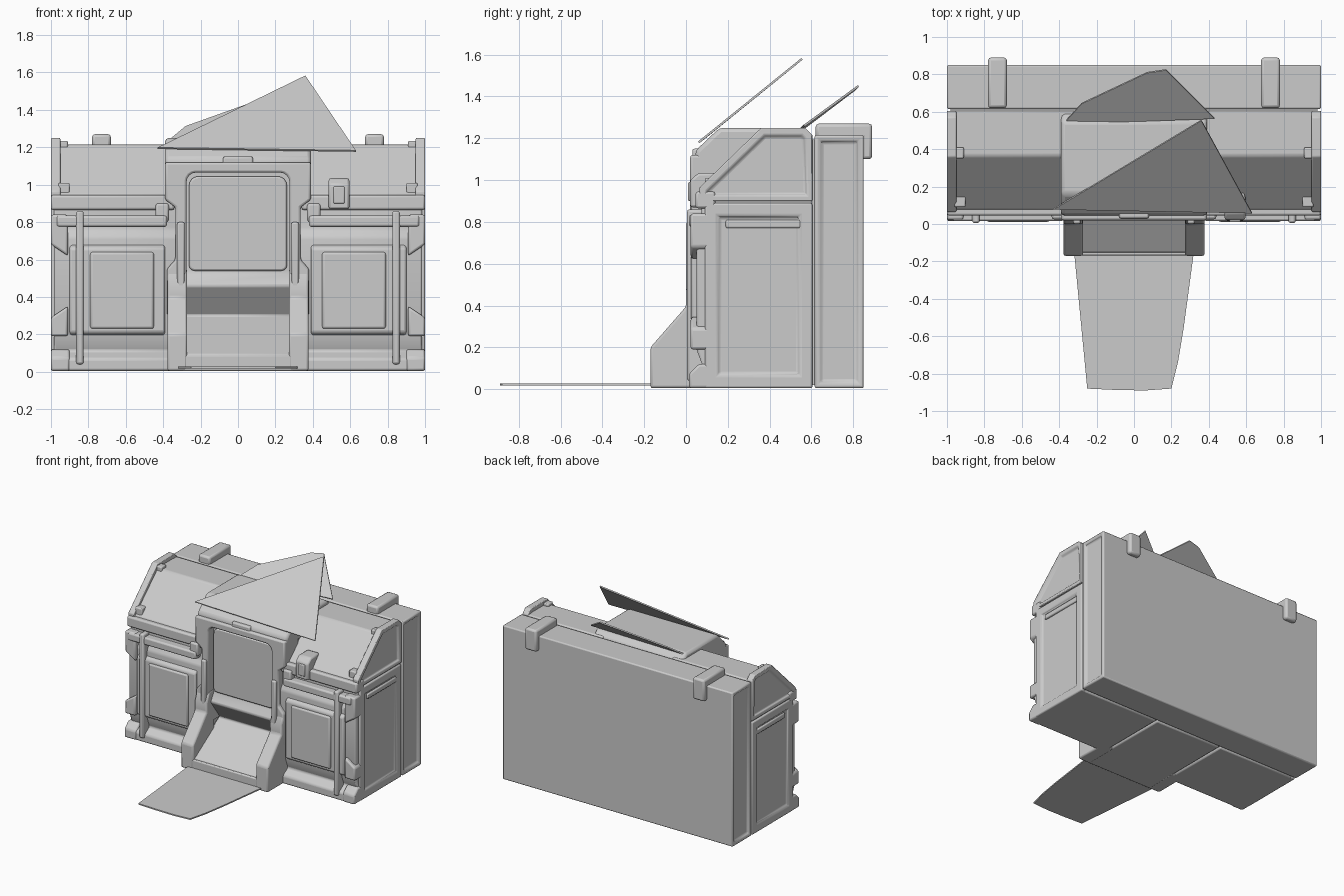
import bpy, bmesh, math

if "Cube" in bpy.data.objects:
    bpy.data.objects.remove(bpy.data.objects["Cube"])


def finish(obj, bevel=0.012, mirror=False, seg=2):
    if bevel:
        m = obj.modifiers.new("Bevel", 'BEVEL')
        m.width, m.segments, m.limit_method = bevel, seg, 'ANGLE'
        m.angle_limit = math.radians(28)
    if mirror:
        obj.modifiers.new("Mirror", 'MIRROR').use_mirror_merge = False
    bpy.ops.object.select_all(action='DESELECT')
    obj.select_set(True)
    bpy.context.view_layer.objects.active = obj
    bpy.ops.object.shade_smooth_by_angle(angle=math.radians(35))
    return obj


def prism(name, pts, a, b, axis='x', inset=0, mirror=False, bevel=0.012):
    """Extrude a 2D outline along x (y,z points) or y (x,z points); inset recesses the outer end caps."""
    bm = bmesh.new()
    put = (lambda p, t: (t, p[0], p[1])) if axis == 'x' else (lambda p, t: (p[0], t, p[1]))
    lo = [bm.verts.new(put(p, a)) for p in pts]
    hi = [bm.verts.new(put(p, b)) for p in pts]
    bm.faces.new(lo)
    bm.faces.new(hi)
    n = len(pts)
    for i in range(n):
        j = (i + 1) % n
        bm.faces.new((lo[i], lo[j], hi[j], hi[i]))
    bmesh.ops.recalc_face_normals(bm, faces=bm.faces)
    if inset:
        caps = [f for f in bm.faces if abs(f.normal.x) > 0.99 and abs(f.calc_center_median().x) > 0.9]
        bmesh.ops.inset_individual(bm, faces=caps, thickness=inset)
        bmesh.ops.inset_individual(bm, faces=caps, thickness=0.015, depth=-0.015)
    me = bpy.data.meshes.new(name)
    bm.to_mesh(me)
    bm.free()
    obj = bpy.data.objects.new(name, me)
    bpy.context.collection.objects.link(obj)
    return finish(obj, bevel, mirror)


def box(name, x, y, z, **kw):
    return prism(name, [(y[0], z[0]), (y[1], z[0]), (y[1], z[1]), (y[0], z[1])], x[0], x[1], **kw)


def sheet(name, pts, thick=0.01):
    me = bpy.data.meshes.new(name)
    me.from_pydata(pts, [], [list(range(len(pts)))])
    obj = bpy.data.objects.new(name, me)
    bpy.context.collection.objects.link(obj)
    m = obj.modifiers.new("Solidify", 'SOLIDIFY')
    m.thickness, m.offset = thick, 0
    return obj


# Rear case with recessed ends, and the seam between the halves
box("rear_case", (-1, 1), (0.615, 0.85), (0.005, 1.215), inset=0.035, bevel=0.015)
box("seam_core", (-0.98, 0.98), (0.57, 0.65), (0.02, 1.195), bevel=0)

# Strap clips over the top rear edge
clip = [(0.62, 1.2), (0.62, 1.27), (0.89, 1.27), (0.89, 1.1), (0.84, 1.1), (0.84, 1.2)]
prism("rear_clip", clip, 0.68, 0.78, mirror=True, bevel=0.015)

# Front wings with undercut foot groove
wing = [(0.605, 0.005), (0.02, 0.005), (0.02, 0.07), (0.08, 0.11), (0.05, 0.19),
        (0.05, 0.72), (0.075, 0.76), (0.075, 0.92), (0.605, 0.92)]
prism("wing_body", wing, 0.3, 0.985, mirror=True)
end = [(0.605, 0.005), (0.09, 0.005), (0.09, 0.89), (0.605, 0.89)]
prism("end_plate", end, 0.96, 1.0, inset=0.085, mirror=True)
box("end_rib", (0.97, 0.998), (0.19, 0.55), (0.77, 0.81), mirror=True, bevel=0.008)

# Front doors, corner guards, straps and rails
door = [(0.1, 0.17), (0.025, 0.21), (0.025, 0.66), (0.1, 0.71)]
prism("front_door", door, 0.39, 0.9, mirror=True)
box("door_pad", (0.45, 0.79), (0.012, 0.06), (0.23, 0.64), mirror=True)
box("door_strap", (0.825, 0.865), (0.005, 0.1), (0.04, 0.86), mirror=True)
guard_low = [(0.91, 0.19), (1.0, 0.19), (1.0, 0.29), (0.91, 0.35)]
guard_top = [(0.91, 0.62), (1.0, 0.68), (1.0, 0.84), (0.91, 0.84)]
for nm, g in (("lower_corner_guard", guard_low), ("upper_corner_guard", guard_top)):
    prism(nm, g, 0.022, 0.15, axis='y', mirror=True)
foot = [(0.15, 0.005), (0.015, 0.005), (0.015, 0.075), (0.06, 0.12), (0.15, 0.12)]
prism("foot_corner", foot, 0.9, 1.0, mirror=True)
box("door_top_rail", (0.38, 0.97), (0.015, 0.12), (0.775, 0.835), mirror=True)
box("lid_rail", (0.34, 1.0), (0.045, 0.14), (0.865, 0.945), mirror=True)
box("rail_bracket", (0.37, 0.44), (0.025, 0.14), (0.8, 0.9), mirror=True)

# Sloped lid and raised end caps
lid = [(0.605, 0.91), (0.075, 0.91), (0.075, 0.945), (0.365, 1.215), (0.605, 1.215)]
prism("sloped_lid", lid, 0.3, 0.97, mirror=True)
cap = [(0.605, 0.9), (0.065, 0.9), (0.065, 0.965), (0.36, 1.25), (0.57, 1.25), (0.605, 1.215)]
prism("lid_end_cap", cap, 0.95, 1.0, inset=0.035, mirror=True)
box("lid_end_tab", (0.91, 0.96), (0.35, 0.41), (1.19, 1.235), mirror=True, bevel=0.008)
box("lid_low_tab", (0.9, 0.96), (0.09, 0.15), (0.93, 1.01), mirror=True, bevel=0.008)

# Latch on one side only
latch = [(0.11, 0.87), (0.02, 0.87), (0.02, 1.0), (0.06, 1.035), (0.17, 1.035), (0.11, 0.97)]
prism("latch", latch, 0.485, 0.595)
box("latch_plate", (0.51, 0.57), (0.01, 0.05), (0.9, 0.99), bevel=0.006)

# Central core: screen recess above, sloped hopper floor below
core = [(0.605, 0.005), (-0.155, 0.005), (-0.155, 0.09), (0.17, 0.3), (0.05, 0.46),
        (0.09, 0.53), (0.09, 1.1), (0.605, 1.1)]
prism("central_core", core, -0.29, 0.29)

# Rounded screen panel
def rounded(w, z0, z1, r0, r1):
    pts = []
    for cx, cz, r, a0 in ((w - r0, z0 + r0, r0, -90), (w - r1, z1 - r1, r1, 0),
                          (-w + r1, z1 - r1, r1, 90), (-w + r0, z0 + r0, r0, 180)):
        for k in range(5):
            t = math.radians(a0 + 22.5 * k)
            pts.append((cx + r * math.cos(t), cz + r * math.sin(t)))
    return pts


prism("screen_panel", rounded(0.262, 0.54, 1.045, 0.03, 0.05), 0.065, 0.1, axis='y', bevel=0.01)

# Stepped door frame around the opening
outer = [(0.38, 0.3), (0.38, 0.55), (0.335, 0.6), (0.335, 0.88), (0.39, 0.92), (0.39, 1.12)]
arch = [(0.225 + 0.05 * math.cos(t), 1.015 + 0.05 * math.sin(t))
        for t in (k * math.pi / 8 for k in range(5))]
inner = [(0.275, 0.3)] + arch
half = outer + [(-x, z) for x, z in outer[::-1]]
hole = [(-x, z) for x, z in inner] + inner[::-1]
prism("opening_frame", half + hole, 0.02, 0.2, axis='y')
box("frame_bead", (0.285, 0.325), (0.0, 0.05), (0.45, 0.8), mirror=True, bevel=0.01)

# Central top housing
housing = [(0.58, 1.07), (0.045, 1.07), (0.045, 1.14), (0.16, 1.25), (0.55, 1.25), (0.605, 1.2), (0.605, 1.07)]
prism("top_housing", housing, -0.39, 0.39, bevel=0.02)
side = [(0.55, 0.95), (0.05, 0.95), (0.05, 1.12), (0.16, 1.23), (0.55, 1.23)]
prism("housing_side", side, 0.3, 0.385, mirror=True)
box("header_tab", (-0.08, 0.08), (0.03, 0.1), (1.08, 1.15), bevel=0.01)

# Hopper cheeks, front lip and foot
cheek = [(0.1, 0.005), (-0.17, 0.005), (-0.17, 0.2), (0.0, 0.395), (0.0, 0.47), (0.03, 0.55), (0.1, 0.55)]
prism("hopper_cheek", cheek, 0.272, 0.378, mirror=True)
box("hopper_lip", (-0.3, 0.3), (-0.168, -0.13), (0.005, 0.09), bevel=0.008)

# Loose sheets: ground tongue and two tilted flaps on top
sheet("ground_tongue", [(-0.32, -0.15, 0.022), (-0.25, -0.88, 0.022), (-0.1, -0.887, 0.022),
                        (0.06, -0.89, 0.022), (0.2, -0.88, 0.022), (0.235, -0.74, 0.022),
                        (0.265, -0.56, 0.022), (0.32, -0.15, 0.022)])
sheet("front_flap", [(-0.43, 0.08, 1.195), (0.63, 0.06, 1.18), (0.36, 0.555, 1.58)])
sheet("rear_flap", [(-0.37, 0.545, 1.235), (0.0, 0.55, 1.245), (0.43, 0.565, 1.26),
                    (0.17, 0.825, 1.45), (0.07, 0.81, 1.435), (-0.28, 0.645, 1.31)])
